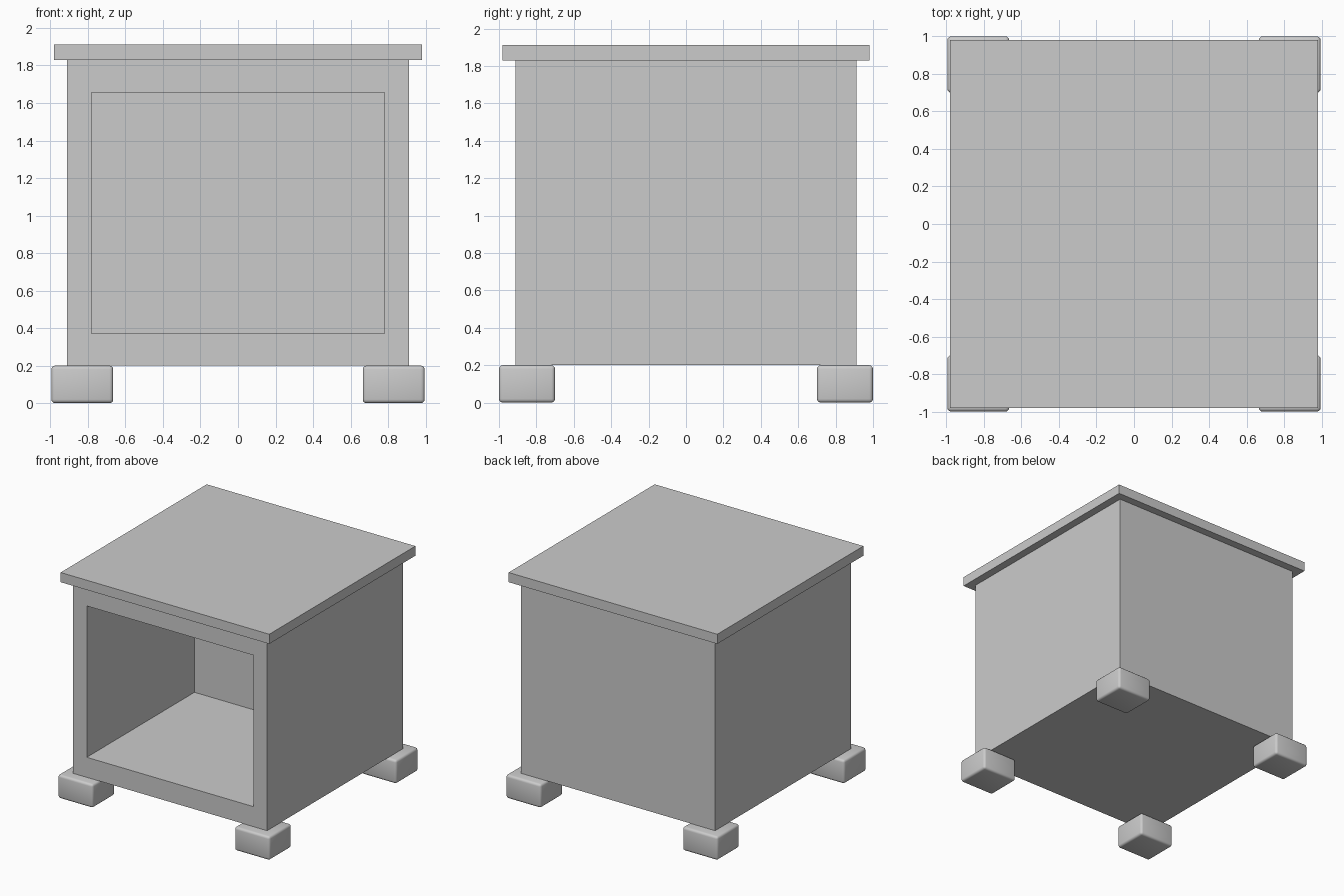
import bpy
import bmesh
from mathutils import Vector

cube = bpy.data.objects.get("Cube")
if cube:
    bpy.data.objects.remove(cube, do_unlink=True)

GREY = (0.6, 0.6, 0.6, 1.0)
grey = bpy.data.materials.new("plain grey")
grey.use_nodes = True
grey.diffuse_color = GREY
grey.node_tree.nodes["Principled BSDF"].inputs["Base Color"].default_value = GREY


def box(name, low, high):
    """Axis-aligned box between two opposite corners."""
    low, high = Vector(low), Vector(high)
    bm = bmesh.new()
    bmesh.ops.create_cube(bm, size=1)
    bmesh.ops.scale(bm, vec=high - low, verts=bm.verts)
    mesh = bpy.data.meshes.new(name)
    bm.to_mesh(mesh)
    bm.free()
    mesh.materials.append(grey)
    obj = bpy.data.objects.new(name, mesh)
    obj.location = (low + high) / 2
    bpy.context.collection.objects.link(obj)
    return obj


# Cabinet body, with an open compartment pushed in from the front face
HALF = 0.912
body = box("cabinet_body", (-HALF, -HALF, 0.2), (HALF, HALF, 1.83))
bm = bmesh.new()
bm.from_mesh(body.data)
front = min(bm.faces, key=lambda f: f.calc_center_median().y)
bmesh.ops.inset_region(bm, faces=[front], thickness=0.184)
for v in front.verts:
    v.co.z = (0.37 if v.co.z < 0 else 1.655) - body.location.z
pocket = bmesh.ops.extrude_discrete_faces(bm, faces=[front])["faces"][0]
bmesh.ops.translate(bm, vec=(0, 1.445, 0), verts=pocket.verts)
bmesh.ops.recalc_face_normals(bm, faces=bm.faces)
bm.to_mesh(body.data)
bm.free()

# Overhanging top slab
box("top_slab", (-0.98, -0.98, 1.83), (0.98, 0.98, 1.912))

# Four rounded block feet
for side, sx in (("left", 1), ("right", -1)):
    for end, sy in (("front", -1), ("back", 1)):
        xs = sorted((sx * 0.665, sx * 0.995))
        ys = sorted((sy * 0.7, sy))
        foot = box(f"{end}_{side}_foot", (xs[0], ys[0], 0), (xs[1], ys[1], 0.2))
        bevel = foot.modifiers.new("rounded edges", "BEVEL")
        bevel.width = 0.02
        bevel.segments = 3
        bpy.ops.object.select_all(action="DESELECT")
        foot.select_set(True)
        bpy.context.view_layer.objects.active = foot
        bpy.ops.object.shade_smooth()
